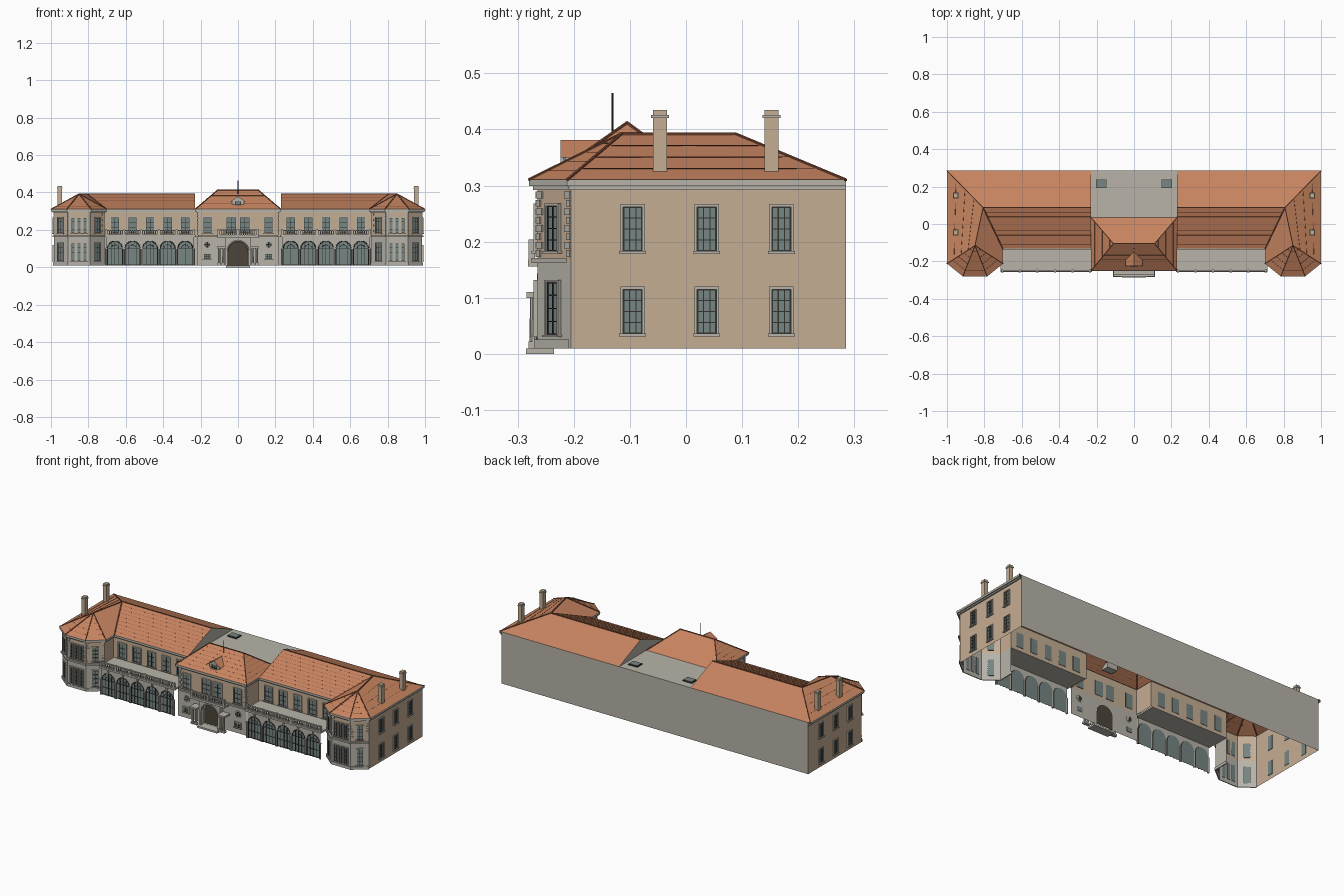
import bpy, bmesh, math
from mathutils import Matrix, Vector

if "Cube" in bpy.data.objects:
    bpy.data.objects.remove(bpy.data.objects["Cube"])

def linear(c):
    c /= 255
    return c / 12.92 if c <= 0.04045 else ((c + 0.055) / 1.055) ** 2.4

def material(name, *rgb):
    m = bpy.data.materials.new(name)
    m.use_nodes = True
    col = [linear(c) for c in rgb] + [1]
    m.diffuse_color = col
    m.node_tree.nodes["Principled BSDF"].inputs["Base Color"].default_value = col
    return m

TAN = material("tan_wall", 197, 173, 147)
STONE = material("pale_stone", 184, 180, 170)
TILE = material("terracotta_tile", 199, 132, 96)
RIDGE = material("dark_ridge_tile", 128, 76, 53)
GLASS = material("blue_grey_glass", 118, 134, 131)
DARK = material("dark_frame", 52, 50, 47)
DOOR = material("brown_door", 76, 69, 57)
I = Matrix.Identity(4)
parts = {}

# ---- helpers: each named part gathers geometry in one bmesh ----
def part(name, mat):
    return parts.setdefault(name, (bmesh.new(), mat))[0]

def box(name, mat, x0, x1, y0, y1, z0, z1, M=I):
    mid = Vector((x0 + x1, y0 + y1, z0 + z1)) / 2
    size = Matrix.Diagonal((x1 - x0, y1 - y0, z1 - z0, 1))
    bmesh.ops.create_cube(part(name, mat), size=1, matrix=M @ Matrix.Translation(mid) @ size)

def rod(name, mat, p, q, r, sides=6, r2=None):
    p, q = Vector(p), Vector(q)
    rot = (q - p).to_track_quat('Z', 'Y').to_matrix().to_4x4()
    bmesh.ops.create_cone(part(name, mat), cap_ends=True, segments=sides, radius1=r,
                          radius2=r if r2 is None else r2, depth=(q - p).length,
                          matrix=Matrix.Translation((p + q) / 2) @ rot)

def face(name, mat, *pts):
    bm = part(name, mat)
    bm.faces.new([bm.verts.new(p) for p in pts])

def wall(name, mat, path, z0, z1):
    for p, q in zip(path, path[1:]):
        face(name, mat, (*p, z0), (*q, z0), (*q, z1), (*p, z1))

def outset(path, d):
    out = []
    for i, p in enumerate(path):
        ns = []
        for a, b in ((i - 1, i), (i, i + 1)):
            if a >= 0 and b < len(path):
                v = (Vector(path[b]) - Vector(path[a])).normalized()
                ns.append(Vector((v.y, -v.x)))
        m = (ns[0] + ns[-1]) / (1 + ns[0].dot(ns[-1])) * d
        out.append((p[0] + m.x, p[1] + m.y))
    return out

def band(name, mat, path, d, z0, z1):
    out = outset(path, d)
    wall(name, mat, out, z0, z1)
    for a, b, c, e in zip(path, path[1:], out, out[1:]):
        face(name, mat, (*a, z0), (*b, z0), (*e, z0), (*c, z0))
        face(name, mat, (*c, z1), (*e, z1), (*b, z1), (*a, z1))

def facet(p, q):
    """Frame on a wall segment: x along it, -y outward."""
    p, q = Vector(p), Vector(q)
    d = q - p
    return Matrix.Translation(((p + q) / 2).to_3d()) @ Matrix.Rotation(math.atan2(d.y, d.x), 4, 'Z')

def window(name, M, x, w, z0, z1, cols=2, rows=4, trim=0.005):
    a, b = x - w / 2, x + w / 2
    box(name + "_glass", GLASS, a, b, -0.002, 0.002, z0, z1, M)
    for c in range(cols + 1):
        t = 0.0022 if c in (0, cols) else 0.001
        u = a + w * c / cols
        box(name + "_frames", DARK, u - t, u + t, -0.004, 0.0, z0, z1, M)
    for r in range(rows + 1):
        t = 0.0022 if r in (0, rows) else 0.001
        v = z0 + (z1 - z0) * r / rows
        box(name + "_frames", DARK, a, b, -0.004, 0.0, v - t, v + t, M)
    for u in (a - trim, b):
        box(name + "_surrounds", STONE, u, u + trim, -0.007, 0, z0, z1, M)
    box(name + "_surrounds", STONE, a - trim, b + trim, -0.007, 0, z1, z1 + trim, M)
    box(name + "_surrounds", STONE, a - trim - 0.002, b + trim + 0.002, -0.01, 0, z0 - trim, z0, M)

def arch_points(cx, r, spring, n=12):
    return [(cx - r * math.cos(math.pi * i / n), spring + r * math.sin(math.pi * i / n)) for i in range(n + 1)]

def arch_wall(name, mat, x0, x1, cx, r, spring, z0, z1, y):
    for a, b in ((x0, cx - r), (cx + r, x1)):
        wall(name, mat, [(a, y), (b, y)], z0, z1)
    pts = arch_points(cx, r, spring)
    for (a, c), (b, d) in zip(pts, pts[1:]):
        face(name, mat, (a, y, c), (b, y, d), (b, y, z1), (a, y, z1))

def arch_panel(name, mat, cx, r, spring, z0, y):
    face(name, mat, *[(x, y, z) for x, z in [(cx - r, z0), (cx + r, z0)] + arch_points(cx, r, spring)[::-1]])

def arch_trim(name, mat, cx, r, spring, z0, y, t):
    pts = [(cx - r, z0)] + arch_points(cx, r, spring) + [(cx + r, z0)]
    for (a, c), (b, d) in zip(pts, pts[1:]):
        rod(name, mat, (a, y, c), (b, y, d), t)

def balustrade(name, x0, x1, y, z0, z1, bays):
    box(name, STONE, x0, x1, y - 0.004, y + 0.004, z0, z0 + 0.004)
    box(name, STONE, x0, x1, y - 0.005, y + 0.005, z1 - 0.005, z1)
    step = (x1 - x0) / bays
    for i in range(bays + 1):
        box(name, STONE, x0 + i * step - 0.005, x0 + i * step + 0.005, y - 0.006, y + 0.006, z0, z1 + 0.002)
    n = round((x1 - x0) / 0.0117)
    for i in range(n):
        x = x0 + (i + 0.5) * (x1 - x0) / n
        rod(name, STONE, (x, y, z0), (x, y, z1), 0.0036, 6, 0.002)

def quoins(name, p, M, side, z0, z1):
    n = 8
    for k in range(n):
        z = z0 + (z1 - z0) * k / n
        w = side * (0.016 if k % 2 else 0.010)
        a, b = sorted((p, p - w))
        box(name, STONE, a, b, -0.003, 0.0, z, z + (z1 - z0) / n * 0.8, M)

def slope(eave, ridge, courses=0):
    """Roof plane from an eave edge up to a ridge edge or point, with tile courses."""
    e, r = [Vector(p) for p in eave], [Vector(p) for p in ridge]
    face("roof_tiles", TILE, *e, *(reversed(r)))
    for i in range(1, courses):
        t = i / courses
        rod("tile_courses", RIDGE, e[0].lerp(r[0], t), e[1].lerp(r[-1], t), 0.0008, 4)

EAVE, TOP, G, MID = 0.31, 0.392, 0.01, 0.165
Y_WING, Y_ARC, Y_MAIN, Y_BACK = -0.12, -0.25, -0.235, 0.285

# ---- outer walls (right-hand half, mirrored later) ----
bay = [(0.715, Y_WING), (0.715, -0.205), (0.79, -0.265), (0.91, -0.265), (0.985, -0.205)]
side = [bay[-1], (0.985, Y_BACK)]
main = [(0, Y_MAIN), (0.215, Y_MAIN), (0.215, Y_WING)]
wing = [(0.215, Y_WING), (0.715, Y_WING)]
wall("bay_lower_walls", STONE, bay, G, MID)
wall("bay_upper_walls", TAN, bay, MID, EAVE)
wall("side_walls", TAN, side, G, EAVE)
wall("wing_upper_walls", TAN, wing, MID, EAVE)
wall("back_wall", STONE, [(0.985, Y_BACK), (0, Y_BACK)], G, EAVE)
wall("main_upper_walls", TAN, main, MID, EAVE)
for path in (bay + side[1:], wing, main):
    band("cornices", STONE, path, 0.015, 0.299, EAVE + 0.001)
    band("cornices", STONE, path, 0.008, 0.292, 0.299)
for path in (bay, main[:2]):
    band("belt_courses", STONE, path, 0.01, 0.162, 0.171)
band("bay_plinths", STONE, bay, 0.005, G, 0.026)

# ---- side windows and bay windows ----
M = facet(*side)
for y in (-0.095, 0.037, 0.17):
    for z in (0.036, 0.183):
        window("side_window", M, y - 0.04, 0.034, z, z + 0.079, 3, 4)
for i in (1, 2, 3):
    M = facet(bay[i], bay[i + 1])
    half = (Vector(bay[i + 1]) - Vector(bay[i])).length / 2
    for z0, z1 in ((0.034, 0.128), (0.183, 0.264)):
        for x in ((-0.032, 0, 0.032) if i == 2 else (0,)):
            window("bay_window", M, x, 0.018 if i == 2 else 0.032, z0, z1, 2, 4, 0.004)
    for s in (-1, 1):
        quoins("quoins", s * half, M, s, 0.173, 0.292)

# ---- glazed arcade, terrace and upper wing windows ----
pitch = 0.094
for i in range(5):
    cx = 0.282 + pitch * i
    arch_wall("arcade_wall", STONE, cx - pitch / 2, cx + pitch / 2, cx, 0.041, 0.1, G, MID, Y_ARC)
    arch_panel("arcade_glass", GLASS, cx, 0.041, 0.1, G, Y_ARC + 0.003)
    arch_trim("arcade_frames", DARK, cx, 0.040, 0.1, G, Y_ARC, 0.0022)
    arch_trim("arcade_frames", DARK, cx, 0.020, 0.1, 0.1, Y_ARC, 0.001)
    for z in (0.014, 0.055, 0.1):
        box("arcade_frames", DARK, cx - 0.04, cx + 0.04, Y_ARC - 0.001, Y_ARC + 0.002, z - 0.001, z + 0.001)
    for u in (-0.02, 0, 0.02):
        box("arcade_frames", DARK, cx + u - 0.001, cx + u + 0.001, Y_ARC - 0.001, Y_ARC + 0.002, G,
            0.14 if u == 0 else 0.134)
    box("arcade_keystones", STONE, cx - 0.004, cx + 0.004, Y_ARC - 0.006, Y_ARC, 0.14, 0.158)
    window("wing_window", facet(*wing), cx - 0.465, 0.044, 0.183, 0.266, 2, 3)
for i in range(6):
    x = 0.235 + pitch * i
    rod("arcade_columns", STONE, (x, Y_ARC - 0.002, G), (x, Y_ARC - 0.002, 0.1), 0.005, 8)
    box("arcade_columns", STONE, x - 0.006, x + 0.006, Y_ARC - 0.008, Y_ARC, 0.098, 0.104)
box("terrace_slab", STONE, 0.225, 0.713, -0.257, Y_WING, 0.162, 0.172)
balustrade("terrace_balustrade", 0.235, 0.705, Y_ARC, 0.172, 0.2, 5)

# ---- central block front ----
arch_wall("main_lower_wall", STONE, -0.22, 0.22, 0, 0.052, 0.085, G, MID, Y_MAIN)
arch_panel("entrance_door", DOOR, 0, 0.053, 0.085, G, Y_MAIN + 0.003)
F = facet((-0.1, Y_MAIN), (0.1, Y_MAIN))
for x, w in ((0.163, 0.044), (0.036, 0.05)):
    window("main_window", F, x, w, 0.183, 0.266, 2, 3)
window("main_low_window", F, 0.165, 0.034, 0.044, 0.07, 3, 2)
for r, d, mat, nm in ((0.02, 0.004, STONE, "rings"), (0.015, 0.006, DARK, "frames"), (0.013, 0.007, GLASS, "glass")):
    rod("round_window_" + nm, mat, (0.165, Y_MAIN + 0.002, 0.12), (0.165, Y_MAIN - d, 0.12), r, 16)
for u in (0.0, math.pi / 2):
    v = Vector((math.cos(u), 0, math.sin(u))) * 0.013
    c = Vector((0.165, Y_MAIN - 0.007, 0.12))
    rod("round_window_frames", DARK, c - v, c + v, 0.001, 4)
quoins("quoins", 0.215, F, 1, 0.173, 0.292)
quoins("quoins", -0.0575, facet(main[1], main[2]), -1, 0.173, 0.292)

# ---- portico with balcony and step ----
arch_wall("portico_arch", STONE, -0.068, 0.068, 0, 0.052, 0.085, G, 0.156, -0.262)
arch_trim("portico_moulding", STONE, 0, 0.056, 0.085, G, -0.262, 0.004)
box("portico_jambs", STONE, 0.053, 0.068, -0.262, Y_MAIN, G, 0.156)
box("portico_entablature", STONE, 0.068, 0.112, -0.284, Y_MAIN, 0.1, 0.11)
for x in (0.078, 0.1):
    rod("portico_columns", STONE, (x, -0.272, 0.02), (x, -0.272, 0.1), 0.007, 10, 0.006)
    box("portico_columns", STONE, x - 0.009, x + 0.009, -0.281, -0.263, G, 0.022)
box("balcony_slab", STONE, -0.11, 0.11, -0.282, Y_MAIN, 0.156, 0.168)
balustrade("balcony_balustrade", -0.104, 0.104, -0.275, 0.168, 0.202, 2)
box("entrance_step", STONE, -0.065, 0.065, -0.285, Y_MAIN, 0, G)

# ---- wing roofs ----
eave = [(x, y, EAVE) for x, y in outset(bay + side[1:], 0.015)]
inner = (0.70, Y_WING - 0.015, EAVE)
start = (0.23, Y_WING - 0.015, EAVE)
gable, knee, apex = (0.23, 0.088, TOP), (0.807, 0.088, TOP), (0.85, -0.115, TOP)
back0 = (0.23, Y_BACK, EAVE)
slope((start, inner), (gable, knee), 9)
slope((inner, eave[1]), (knee, apex))
for a, b in zip(eave[1:4], eave[2:5]):
    slope((a, b), (apex,), 5)
slope((eave[4], eave[5]), (apex, knee), 4)
slope((eave[5], back0), (knee, gable))
face("roof_gable_ends", STONE, back0, start, gable)
for p, q in [(e, apex) for e in eave[1:5]] + [(eave[5], knee), (knee, apex), (gable, knee), (inner, knee)]:
    rod("ridge_tiles", RIDGE, p, q, 0.003)

# ---- central hipped roof, flat roof and skylights ----
c0, c1, c2, c3 = [(x, y, EAVE) for x, y in ((-0.23, -0.25), (0.23, -0.25), (0.23, 0.035), (-0.23, 0.035))]
r0, r1 = (-0.11, -0.105, 0.412), (0.11, -0.105, 0.412)
slope((c0, c1), (r0, r1), 7)
slope((c1, c2), (r1,), 6)
slope((c2, c3), (r1, r0))
slope((c3, c0), (r0,), 6)
for p, q in ((c0, r0), (c1, r1), (c2, r1), (c3, r0), (r0, r1)):
    rod("ridge_tiles_central", RIDGE, p, q, 0.003)
face("flat_roof", STONE, (0, 0.03, EAVE), (0.23, 0.03, EAVE), (0.23, Y_BACK, EAVE), (0, Y_BACK, EAVE))
box("skylight_curbs", DARK, 0.146, 0.204, 0.193, 0.239, EAVE, 0.316)
box("skylight_glass", GLASS, 0.149, 0.201, 0.196, 0.236, 0.316, 0.318)

# ---- dormer, flagpole and chimneys ----
box("dormer_wall", STONE, -0.032, 0.032, -0.215, -0.17, 0.325, 0.354)
face("dormer_wall", STONE, (-0.04, -0.217, 0.352), (0.04, -0.217, 0.352), (0, -0.217, 0.379))
window("dormer_window", Matrix.Translation((0, -0.217, 0)), 0, 0.028, 0.337, 0.352, 2, 1, 0.003)
for s in (-1, 1):
    face("dormer_roof", TILE, (s * 0.046, -0.224, 0.35), (0, -0.224, 0.381), (0, -0.145, 0.381), (s * 0.046, -0.185, 0.35))
rod("flagpole", DARK, (0, -0.131, 0.385), (0, -0.131, 0.465), 0.0022, 8)
for y in (-0.046, 0.152):
    box("chimneys", TAN, 0.942, 0.964, y - 0.0125, y + 0.0125, 0.322, 0.435)
    box("chimney_caps", STONE, 0.939, 0.967, y - 0.016, y + 0.016, 0.42, 0.426)

# ---- turn the gathered parts into objects, mirroring the half-built ones ----
CENTRAL = ("main_lower_wall", "entrance_door", "portico_arch", "portico_moulding", "balcony", "entrance_step",
           "dormer", "flagpole", "ridge_tiles_central")
for name, (bm, mat) in parts.items():
    if name == "roof_tiles":
        for f in [f for f in bm.faces if f.calc_center_median().x < -0.1]:
            bm.faces.remove(f)
    mesh = bpy.data.meshes.new(name)
    bm.to_mesh(mesh)
    bm.free()
    mesh.materials.append(mat)
    ob = bpy.data.objects.new(name, mesh)
    bpy.context.collection.objects.link(ob)
    if not name.startswith(CENTRAL):
        mod = ob.modifiers.new("Mirror", 'MIRROR')
        mod.use_bisect_axis[0] = name in ("roof_tiles", "tile_courses")
